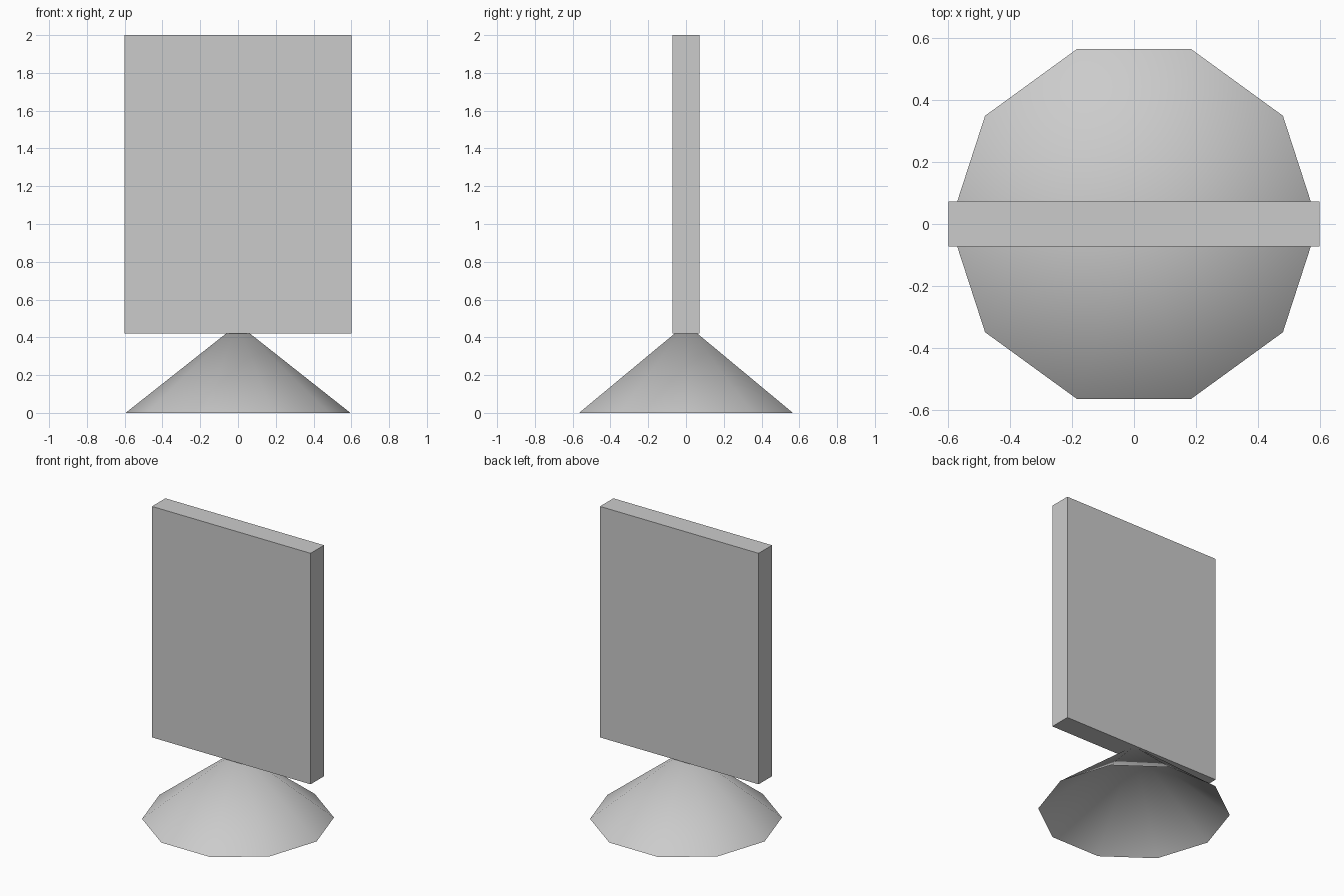
import bpy
import bmesh
from math import cos, sin, tau

cube = bpy.data.objects.get("Cube")
if cube:
    bpy.data.objects.remove(cube, do_unlink=True)

# One plain grey for the whole model
grey = bpy.data.materials.new("light_grey")
grey.use_nodes = True
colour = (0.6, 0.6, 0.6, 1.0)
grey.diffuse_color = colour
for node in grey.node_tree.nodes:
    if node.type == 'BSDF_PRINCIPLED':
        node.inputs["Base Color"].default_value = colour


def add_object(name, bm):
    bmesh.ops.recalc_face_normals(bm, faces=bm.faces)
    mesh = bpy.data.meshes.new(name)
    bm.to_mesh(mesh)
    bm.free()
    mesh.materials.append(grey)
    obj = bpy.data.objects.new(name, mesh)
    bpy.context.collection.objects.link(obj)
    return obj


# Upright rectangular panel, flat shaded
BOTTOM, TOP = 0.42, 2.0
bm = bmesh.new()
bmesh.ops.create_cube(bm, size=1.0)
bmesh.ops.scale(bm, vec=(1.2, 0.145, TOP - BOTTOM), verts=bm.verts)
bmesh.ops.translate(bm, vec=(0, 0, (TOP + BOTTOM) / 2), verts=bm.verts)
add_object("panel", bm)

# Hollow ten-sided cone stand, open underneath, its tip set into the panel
SIDES, RADIUS, TIP = 10, 0.595, 0.47
bm = bmesh.new()
tip = bm.verts.new((0, 0, TIP))
rim = [bm.verts.new((RADIUS * cos(tau * i / SIDES),
                     RADIUS * sin(tau * i / SIDES), 0))
       for i in range(SIDES)]
for i in range(SIDES):
    face = bm.faces.new((rim[i], rim[(i + 1) % SIDES], tip))
    face.smooth = True
add_object("cone_stand", bm)
